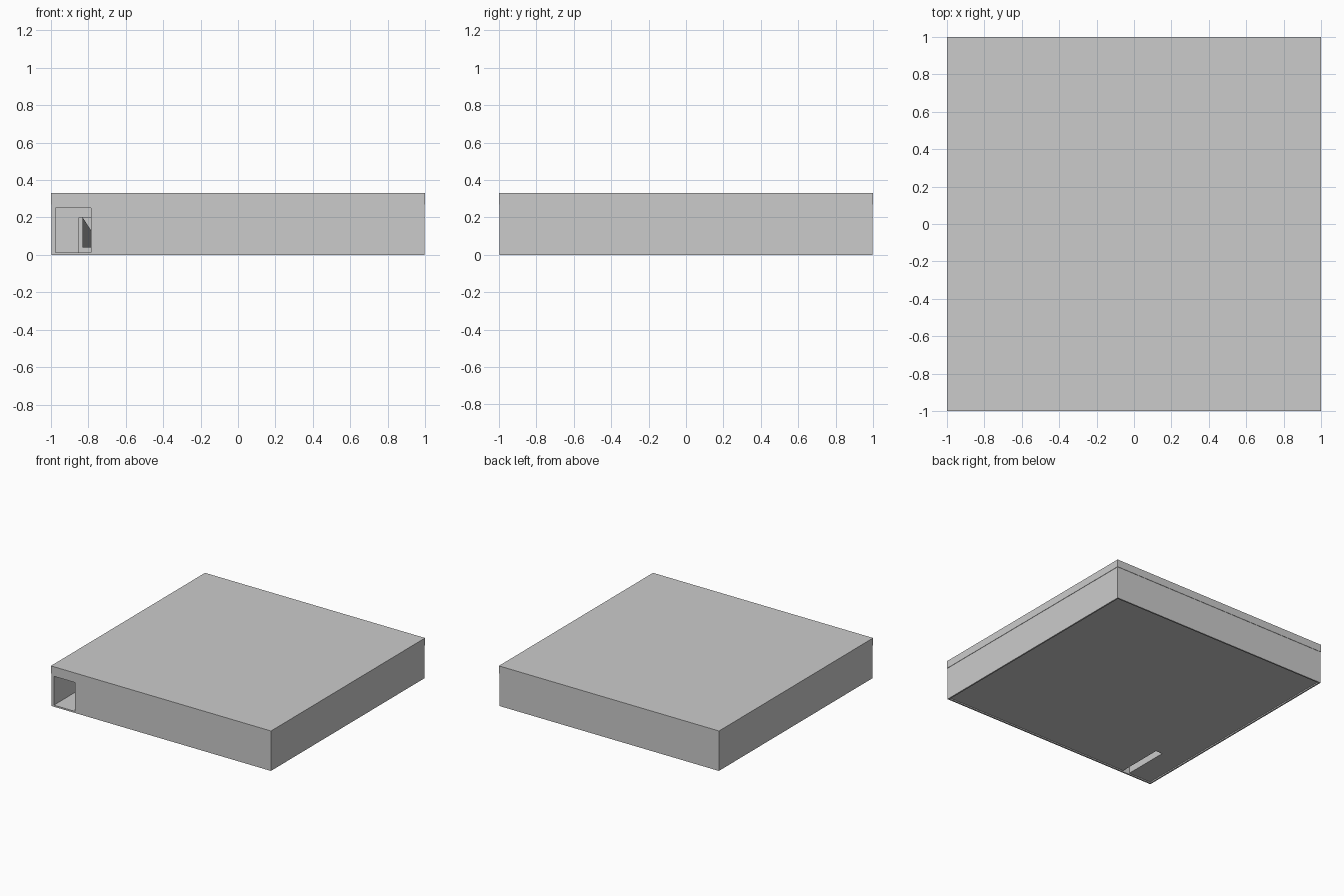
import bpy
import bmesh

if "Cube" in bpy.data.objects:
    bpy.data.objects.remove(bpy.data.objects["Cube"])


def box(name, lo, hi):
    """Axis-aligned box from its low and high corners."""
    bm = bmesh.new()
    bmesh.ops.create_cube(bm, size=1)
    for v in bm.verts:
        v.co = [(a + b) / 2 + c * (b - a) for a, b, c in zip(lo, hi, v.co)]
    mesh = bpy.data.meshes.new(name)
    bm.to_mesh(mesh)
    bm.free()
    obj = bpy.data.objects.new(name, mesh)
    bpy.context.collection.objects.link(obj)
    return obj


def cut(target, lo, hi):
    """Subtract a box from the target and remove the cutter."""
    cutter = box("cutter", lo, hi)
    cutter.hide_render = True
    mod = target.modifiers.new("cut", 'BOOLEAN')
    mod.operation = 'DIFFERENCE'
    mod.solver = 'EXACT'
    mod.object = cutter
    bpy.context.view_layer.objects.active = target
    bpy.ops.object.modifier_apply(modifier=mod.name)
    bpy.data.objects.remove(cutter, do_unlink=True)


# roof slab, overhanging the body by a hair
box("roof_slab", (-1, -1, 0.268), (1, 1, 0.33))

# main body
E = 0.997
body = box("body", (-E, -E, 0), (E, E, 0.268))
# shallow recess under the floor, leaving a thin rim
cut(body, (-0.985, -0.985, -0.1), (0.985, 0.985, 0.01))
# entrance passage
cut(body, (-0.975, -1.1, 0.013), (-0.785, -0.6, 0.25))
# inner doorway at the end of the passage
cut(body, (-0.85, -0.65, 0.013), (-0.785, -0.3, 0.2))
# open slot in the underside, beside the passage
cut(body, (-0.78, -0.985, -0.1), (-0.72, -0.6, 0.2))

# sloping panel with a slanted top edge inside the inner doorway
bm = bmesh.new()
pts = [(-0.83, -0.58, 0.2), (-0.785, -0.49, 0.13),
       (-0.785, -0.35, 0.04), (-0.83, -0.35, 0.04)]
bm.faces.new([bm.verts.new(p) for p in pts])
mesh = bpy.data.meshes.new("inner_panel")
bm.to_mesh(mesh)
bm.free()
bpy.context.collection.objects.link(bpy.data.objects.new("inner_panel", mesh))
